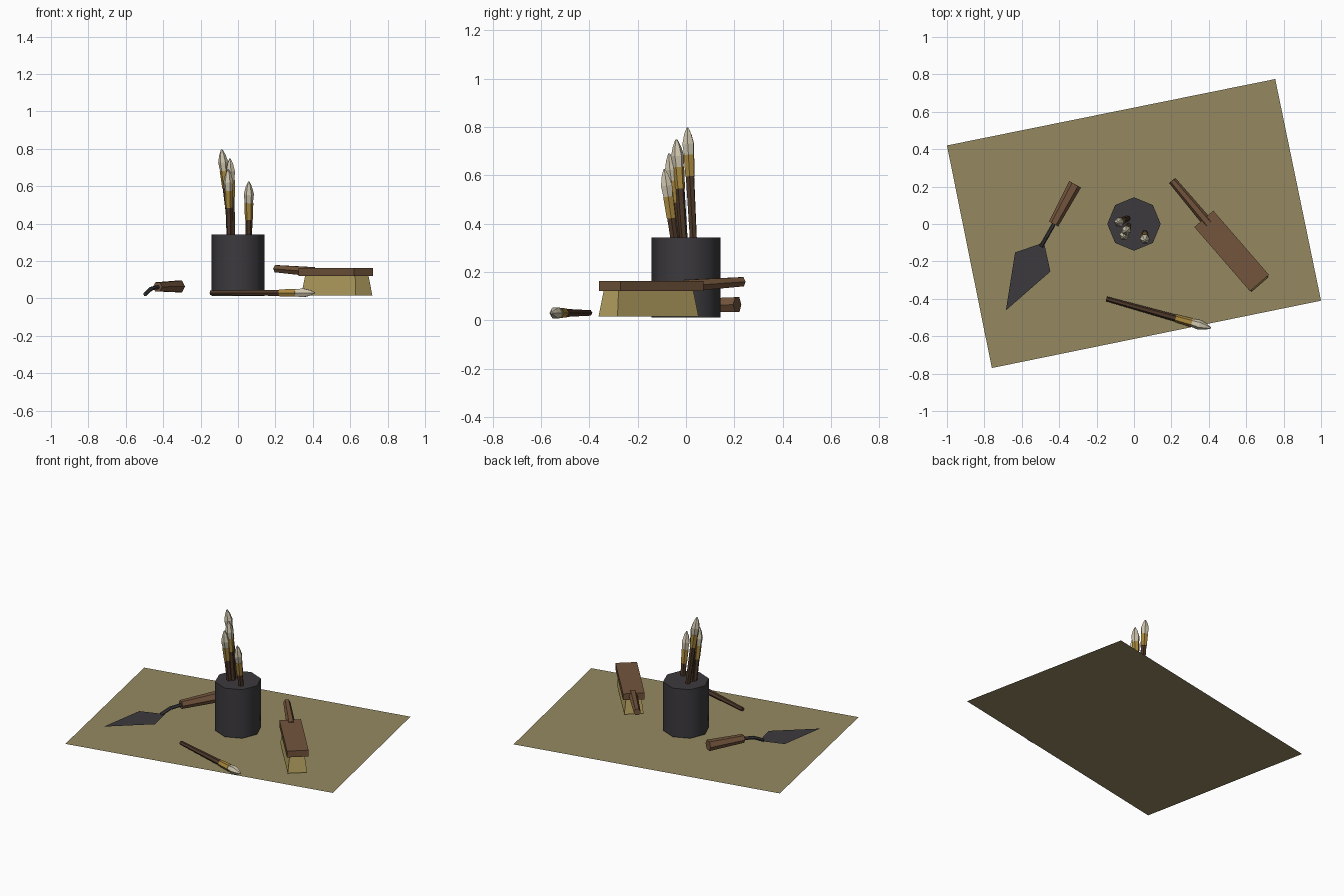
import bpy, bmesh, math
from mathutils import Vector

if "Cube" in bpy.data.objects:
    bpy.data.objects.remove(bpy.data.objects["Cube"])


def mat(name, rgb):
    m = bpy.data.materials.new(name)
    m.diffuse_color = (*rgb, 1)
    m.use_nodes = True
    m.node_tree.nodes["Principled BSDF"].inputs["Base Color"].default_value = m.diffuse_color
    return m


CLOTH = mat("cloth", (0.30, 0.25, 0.12))
IRON = mat("dark_iron", (0.045, 0.042, 0.047))
WOOD = mat("wood", (0.17, 0.09, 0.045))
DARK = mat("dark_wood", (0.075, 0.04, 0.022))
BRASS = mat("brass", (0.40, 0.25, 0.05))
HAIR = mat("pale_hair", (0.62, 0.56, 0.42))
STRAW = mat("straw", (0.47, 0.36, 0.12))


def add(name, verts, faces, m):
    me = bpy.data.meshes.new(name)
    me.from_pydata(verts, [], faces)
    bm = bmesh.new()
    bm.from_mesh(me)
    if len(faces) > 1:
        bmesh.ops.recalc_face_normals(bm, faces=bm.faces)
    bm.to_mesh(me)
    bm.free()
    ob = bpy.data.objects.new(name, me)
    bpy.context.collection.objects.link(ob)
    me.materials.append(m)
    return ob


def tube(name, path, radii, sides, m):
    """Capped rod through path points with one radius per point."""
    path = [Vector(p) for p in path]
    verts, faces = [], []
    d = (path[-1] - path[0]).normalized()
    side = d.cross(Vector((0, 0, 1)))
    side = side.normalized() if side.length > 0.01 else Vector((1, 0, 0))
    up = side.cross(d)
    for p, r in zip(path, radii):
        for i in range(sides):
            a = math.tau * i / sides
            verts.append(p + r * (math.cos(a) * side + math.sin(a) * up))
    n = sides
    for k in range(len(path) - 1):
        for i in range(n):
            j = (i + 1) % n
            faces.append((k*n + i, k*n + j, k*n + n + j, k*n + n + i))
    faces += [tuple(range(n)), tuple(range(len(verts) - n, len(verts)))]
    return add(name, verts, faces, m)


def paint_brush(name, base, tip, ferrule=0.09, hair=0.115):
    base, tip = Vector(base), Vector(tip)
    d = (tip - base).normalized()
    at = lambda back: tip - d * back
    tube(name + "_handle", [base, at(ferrule + hair)], [0.013, 0.019], 6, DARK)
    tube(name + "_ferrule", [at(ferrule + hair), at(hair)], [0.021, 0.024], 6, BRASS)
    tube(name + "_hair", [at(hair), at(hair * 0.6), at(hair * 0.25), tip],
         [0.022, 0.027, 0.017, 0.004], 6, HAIR)


def box(name, center, angle, lower, upper, z0, z1, m):
    """Tapered box; lower and upper are half length and half width."""
    c, s = math.cos(angle), math.sin(angle)
    verts = []
    for (a, b), z in ((lower, z0), (upper, z1)):
        for u, v in ((-a, -b), (a, -b), (a, b), (-a, b)):
            verts.append((center[0] + u*c - v*s, center[1] + u*s + v*c, z))
    faces = [(0, 1, 2, 3), (4, 5, 6, 7)]
    faces += [(i, (i + 1) % 4, (i + 1) % 4 + 4, i + 4) for i in range(4)]
    return add(name, verts, faces, m)


# Cloth sheet
add("ground_cloth", [(-0.76, -0.77, 0), (1, -0.41, 0), (0.755, 0.775, 0), (-1, 0.42, 0)],
    [(0, 1, 2, 3)], CLOTH)

# Cup with four brushes
cup = tube("cup", [(0, 0, 0.012), (0, 0, 0.343)], [0.143, 0.143], 8, IRON)
bpy.context.view_layer.objects.active = cup
cup.select_set(True)
bpy.ops.object.shade_smooth_by_angle(angle=math.radians(50))
standing = [((-0.035, 0.03), (-0.087, 0.006, 0.797)),
            ((-0.03, -0.01), (-0.043, -0.04, 0.748)),
            ((-0.045, -0.028), (-0.053, -0.07, 0.69)),
            ((0.058, -0.05), (0.058, -0.09, 0.625))]
for i, (rim, tip) in enumerate(standing):
    rim, tip = Vector((*rim, 0.343)), Vector(tip)
    paint_brush(f"cup_brush_{i + 1}", rim + (rim - tip) * (0.25 / (tip.z - rim.z)), tip)

# Brush lying on the cloth
paint_brush("loose_brush", (-0.148, -0.40, 0.03), (0.41, -0.556, 0.03), 0.09, 0.105)

# Hand brush
ang = math.radians(-49.1)
box("hand_brush_block", (0.522, -0.144), ang, (0.227, 0.067), (0.227, 0.067), 0.12, 0.163, WOOD)
box("hand_brush_bristles", (0.528, -0.155), ang, (0.222, 0.06), (0.205, 0.047), 0.015, 0.12, STRAW)
tube("hand_brush_handle", [(0.40, 0.0, 0.143), (0.205, 0.232, 0.159)], [0.028, 0.022], 6, WOOD)

# Trowel
add("trowel_blade", [(-0.685, -0.462, 0.02), (-0.447, -0.254, 0.02),
                     (-0.481, -0.099, 0.02), (-0.636, -0.152, 0.02)], [(0, 1, 2, 3)], IRON)
tube("trowel_neck", [(-0.497, -0.12, 0.022), (-0.465, -0.065, 0.052), (-0.42, 0.015, 0.062)],
     [0.011, 0.011, 0.011], 6, IRON)
tube("trowel_handle", [(-0.43, 0.0, 0.062), (-0.315, 0.212, 0.064)], [0.028, 0.036], 6, WOOD)
